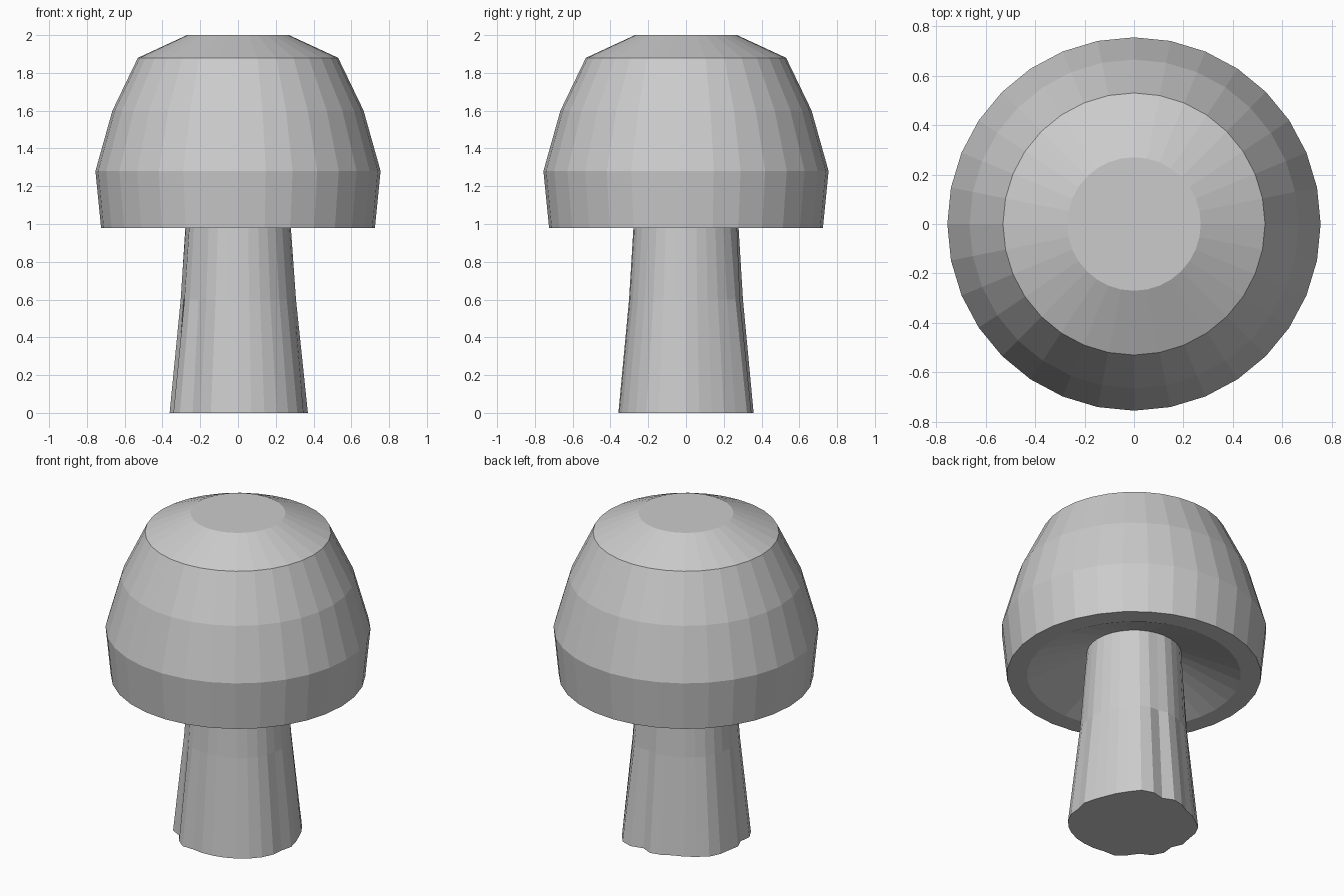
import bpy, bmesh, math

if "Cube" in bpy.data.objects:
    bpy.data.objects.remove(bpy.data.objects["Cube"])

SIDES = 32


def loft(name, rings, cap_first=False, cap_last=False):
    """Bridge rings from bottom to top; each ring is (z, list of radii)."""
    bm = bmesh.new()
    loops = []
    for z, radii in rings:
        loop = []
        for i, r in enumerate(radii):
            a = math.tau * i / SIDES
            loop.append(bm.verts.new((r * math.cos(a), r * math.sin(a), z)))
        loops.append(loop)
    for low, high in zip(loops, loops[1:]):
        for i in range(SIDES):
            j = (i + 1) % SIDES
            bm.faces.new((low[i], low[j], high[j], high[i]))
    if cap_first:
        bm.faces.new(loops[0][::-1])
    if cap_last:
        bm.faces.new(loops[-1])
    mesh = bpy.data.meshes.new(name)
    bm.to_mesh(mesh)
    bm.free()
    obj = bpy.data.objects.new(name, mesh)
    bpy.context.collection.objects.link(obj)
    return obj


# Cap: hollow cone underneath, flat rim, faceted dome, flat top
cap_profile = [(0.27, 1.12), (0.61, 0.98), (0.725, 0.98), (0.755, 1.28),
               (0.665, 1.60), (0.53, 1.88), (0.27, 2.00)]
loft("mushroom_cap", [(z, [r] * SIDES) for r, z in cap_profile], cap_last=True)

# Stem: wavy foot that fades into a round neck
foot = [.37, .36, .355, .362, .37, .388, .375, .335,
        .358, .35, .335, .345, .352, .368, .365, .355,
        .362, .34, .37, .37, .34, .36, .375, .355,
        .358, .36, .365, .37, .375, .378, .375, .36]
mean = sum(foot) / SIDES
stem_rings = [(z, [base + (r - mean) * wave for r in foot])
              for z, base, wave in [(0, mean, 1), (0.6, 0.303, 0.45), (1.12, 0.27, 0)]]
loft("mushroom_stem", stem_rings, cap_first=True)
